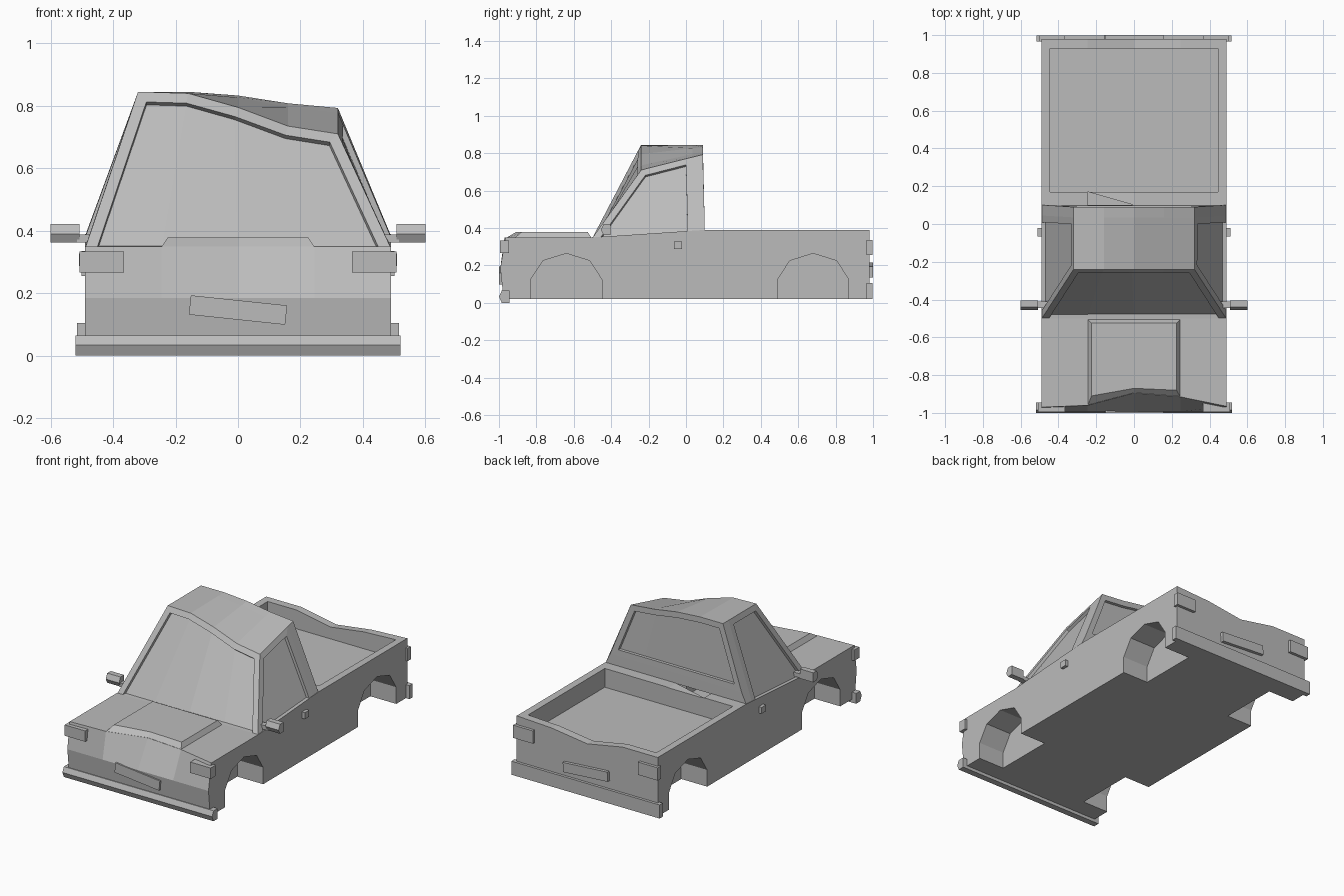
import bpy, bmesh, math
from mathutils import Matrix, Vector

if "Cube" in bpy.data.objects:
    bpy.data.objects.remove(bpy.data.objects["Cube"])

GREY = (0.5, 0.5, 0.5, 1)
paint = bpy.data.materials.new("grey paint")
paint.use_nodes = True
paint.diffuse_color = GREY
paint.node_tree.nodes["Principled BSDF"].inputs["Base Color"].default_value = GREY


def finish(name, bm):
    bmesh.ops.recalc_face_normals(bm, faces=bm.faces)
    mesh = bpy.data.meshes.new(name)
    bm.to_mesh(mesh)
    bm.free()
    mesh.materials.append(paint)
    ob = bpy.data.objects.new(name, mesh)
    bpy.context.scene.collection.objects.link(ob)
    return ob


def box(name, x, y, z, tilt=0):
    """Box from (min, max) spans, turned about its y axis."""
    bm = bmesh.new()
    bmesh.ops.create_cube(bm, size=1)
    spans = (x, y, z)
    size = [b - a for a, b in spans]
    centre = Vector([(a + b) / 2 for a, b in spans])
    bm.transform(Matrix.Translation(centre) @ Matrix.Rotation(math.radians(tilt), 4, 'Y')
                 @ Matrix.Diagonal((*size, 1)))
    return finish(name, bm)


def prism(name, profile, x0, x1):
    """Sweep a (y, z) outline along x."""
    bm = bmesh.new()
    face = bm.faces.new([bm.verts.new((x0, y, z)) for y, z in profile])
    out = bmesh.ops.extrude_face_region(bm, geom=[face])["geom"]
    bmesh.ops.translate(bm, vec=(x1 - x0, 0, 0),
                        verts=[v for v in out if isinstance(v, bmesh.types.BMVert)])
    return finish(name, bm)


def strip(bm, rows):
    """Quads between neighbouring rows of vertices."""
    return [[bm.faces.new((a[i], a[i + 1], b[i + 1], b[i])) for i in range(len(a) - 1)]
            for a, b in zip(rows, rows[1:])]


# Body: side outline repeated over five columns, with a dented nose and tailgate
columns = [-0.49, -0.245, 0, 0.245, 0.49]
nose_dent = [0, 0.01, 0.075, 0.055, 0.005]
gate_dent = [0, 0, 0.045, 0.012, 0]
outline = [(-0.975, 0.02), (-0.993, 0.185), (-0.97, 0.35), (-0.5, 0.35),
           (0.1, 0.39), (0.98, 0.39), (0.98, 0.02)]
bm = bmesh.new()
grid = []
for i, (y, z) in enumerate(outline):
    row = []
    for x, nose, gate in zip(columns, nose_dent, gate_dent):
        row.append(bm.verts.new((x, y + (nose if i == 2 else 0), z - (gate if i == 5 else 0))))
    grid.append(row)
strip(bm, grid + [grid[0]])
for end in (0, -1):
    bm.faces.new([row[end] for row in grid])
body = finish("body", bm)

# Cutters for the load bed and the wheel arches
cutters = [box("bed_cutter", (-0.445, 0.445), (0.17, 0.93), (0.272, 0.6))]
arch = [(-0.19, -0.1), (-0.19, 0.125), (-0.125, 0.225), (0, 0.264),
        (0.125, 0.225), (0.19, 0.125), (0.19, -0.1)]
for label, yc in (("front", -0.64), ("rear", 0.68)):
    for side, s in (("left", 1), ("right", -1)):
        cutters.append(prism(f"{label}_{side}_arch_cutter",
                             [(yc + y, z) for y, z in arch], s * 0.31, s * 0.6))
for cutter in cutters:
    cutter.hide_render = True
    cutter.hide_set(True)
    cutter.display_type = 'WIRE'
    mod = body.modifiers.new(cutter.name, 'BOOLEAN')
    mod.operation = 'DIFFERENCE'
    mod.solver = 'EXACT'
    mod.object = cutter
dg = bpy.context.evaluated_depsgraph_get()
cut_mesh = bpy.data.meshes.new_from_object(body.evaluated_get(dg))
body.modifiers.clear()
body.data = cut_mesh
for cutter in cutters:
    bpy.data.objects.remove(cutter)

# Bonnet panel: raised, with sloping sides and a pushed-in front edge
bm = bmesh.new()
low = [bm.verts.new(p) for p in ((-0.245, -0.96, 0.348), (0, -0.895, 0.348),
                                 (0.245, -0.915, 0.348), (0.245, -0.505, 0.348),
                                 (0, -0.505, 0.348), (-0.245, -0.505, 0.348))]
high = [bm.verts.new(p) for p in ((-0.225, -0.91, 0.378), (0, -0.87, 0.378),
                                  (0.225, -0.88, 0.378), (0.225, -0.525, 0.378),
                                  (0, -0.525, 0.378), (-0.225, -0.525, 0.378))]
strip(bm, [low + low[:1], high + high[:1]])
bm.faces.new(high)
bm.faces.new(low)
finish("bonnet_panel", bm)

# Cab: roof crushed towards the left front, windows recessed
steps = [-1, -0.5, 0, 0.5, 1]
roof_front = [0.845, 0.84, 0.795, 0.735, 0.71]
roof_back = [0.845, 0.845, 0.833, 0.808, 0.793]
bm = bmesh.new()


def cab_row(half, y, heights):
    return [bm.verts.new((half * s, y, z)) for s, z in zip(steps, heights)]


front_low = cab_row(0.488, -0.5, [0.348] * 5)
front_top = cab_row(0.32, -0.24, roof_front)
mid_top = cab_row(0.32, 0.035, [b + (f - b) / 6 for f, b in zip(roof_front, roof_back)])
back_top = cab_row(0.32, 0.09, roof_back)
back_mid = cab_row(0.455, 0.099, [0.455] * 5)
back_low = cab_row(0.488, 0.1, [0.388] * 5)
panels = strip(bm, [front_low, front_top, mid_top, back_top, back_mid, back_low])
windows = [panels[0], panels[3]]
for end, s in ((0, -1), (-1, 1)):
    sill = bm.verts.new((s * 0.488, 0.045, 0.386))
    windows.append([bm.faces.new((front_low[end], sill, mid_top[end], front_top[end]))])
    bm.faces.new((sill, back_low[end], back_mid[end], back_top[end], mid_top[end]))
bmesh.ops.recalc_face_normals(bm, faces=bm.faces)
for faces in windows:
    bmesh.ops.inset_region(bm, faces=faces, thickness=0.036, use_even_offset=True)
    bmesh.ops.inset_region(bm, faces=faces, thickness=0.001, depth=-0.018,
                           use_even_offset=True)
finish("cab", bm)

# Bumpers: the front one has a creased leading edge
prism("front_bumper", [(-0.945, 0), (-0.985, 0), (-1, 0.034), (-0.985, 0.065),
                       (-0.945, 0.065)], -0.52, 0.52)
box("rear_bumper", (-0.515, 0.515), (0.965, 0.997), (0.02, 0.105))

# Number plates knocked askew
box("front_plate", (-0.155, 0.155), (-1, -0.97), (0.115, 0.177), 6)
box("rear_plate", (-0.155, 0.155), (0.97, 1), (0.145, 0.205), 4)

# Lamps, handles and mirrors on both sides
mirror = [(-0.455, 0.39), (-0.44, 0.422), (-0.405, 0.422), (-0.405, 0.362), (-0.44, 0.362)]
for side, s in (("left", 1), ("right", -1)):
    def span(a, b):
        return tuple(sorted((s * a, s * b)))
    box(f"{side}_headlamp", span(0.365, 0.507), (-0.995, -0.945), (0.266, 0.334))
    box(f"{side}_tail_lamp", span(0.365, 0.502), (0.965, 0.998), (0.255, 0.335))
    box(f"{side}_door_handle", span(0.48, 0.51), (-0.065, -0.022), (0.287, 0.327))
    prism(f"{side}_mirror", mirror, s * 0.508, s * 0.6)
    box(f"{side}_mirror_stalk", span(0.46, 0.515), (-0.445, -0.41), (0.362, 0.388))
